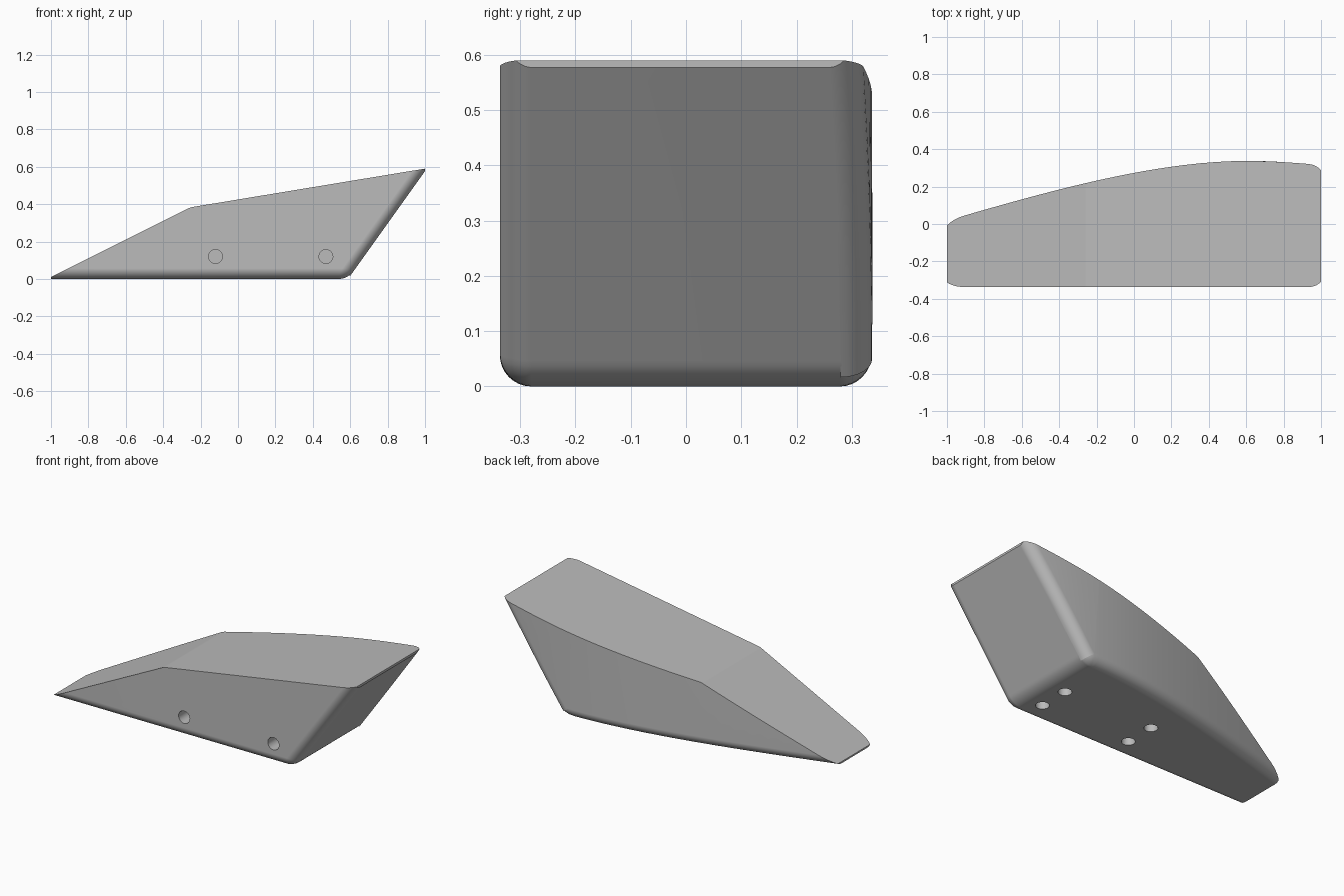
import bpy, bmesh, math
from mathutils import Vector
from mathutils.geometry import interpolate_bezier

if "Cube" in bpy.data.objects:
    bpy.data.objects.remove(bpy.data.objects["Cube"])

FRONT, FILLET = -0.337, 0.057
grey = bpy.data.materials.new("plain grey")
grey.diffuse_color = (0.5, 0.5, 0.5, 1)
grey.use_nodes = True
grey.node_tree.nodes["Principled BSDF"].inputs["Base Color"].default_value = grey.diffuse_color


def cut(bm, point, normal):
    """Slice off everything beyond a plane and cap the opening."""
    geom = bm.verts[:] + bm.edges[:] + bm.faces[:]
    res = bmesh.ops.bisect_plane(bm, geom=geom, dist=1e-6, plane_co=point,
                                 plane_no=normal, clear_outer=True)
    rim = [e for e in res["geom_cut"] if isinstance(e, bmesh.types.BMEdge)]
    bmesh.ops.contextual_create(bm, geom=rim)
    bmesh.ops.recalc_face_normals(bm, faces=bm.faces)


# Plan outline: straight front, bowed back
rear = interpolate_bezier(Vector((-1, 0.018)), Vector((-0.5, 0.163)),
                          Vector((0.1, 0.337)), Vector((0.6, 0.337)), 20)
rear += interpolate_bezier(Vector((0.6, 0.337)), Vector((0.77, 0.337)),
                           Vector((0.93, 0.322)), Vector((1.1, 0.306)), 8)[1:]
outline = [(-1, FRONT), (1.1, FRONT)] + [(p.x, p.y) for p in reversed(rear)]

bm = bmesh.new()
base = bm.faces.new([bm.verts.new((x, y, 0)) for x, y in outline])
top = bmesh.ops.extrude_face_region(bm, geom=[base])["geom"]
bmesh.ops.translate(bm, vec=(0, 0, 0.7),
                    verts=[v for v in top if isinstance(v, bmesh.types.BMVert)])
bmesh.ops.recalc_face_normals(bm, faces=bm.faces)

# Overhanging end face
slant = Vector((0.577, 0, -0.412)).normalized()
foot = Vector((0.588, 0, 0))
cut(bm, foot, slant)

# Fillets around the bottom and up the overhanging end
def on_slant(v):
    return abs((v.co - foot).dot(slant)) < 1e-4

round_edges = []
for e in bm.edges:
    a, b = e.verts
    low = max(a.co.z, b.co.z) < 1e-5
    high = min(a.co.z, b.co.z) > 0.69
    left = max(a.co.x, b.co.x) < -0.999
    if not left and not high and (low or (on_slant(a) and on_slant(b))):
        round_edges.append(e)
bmesh.ops.bevel(bm, geom=round_edges, offset=FILLET, offset_type='OFFSET',
                segments=8, profile=0.5, affect='EDGES', clamp_overlap=False)

# Two sloping top faces and the narrow upright tip
cut(bm, Vector((1, 0, 0.59)), Vector((-0.165, 0, 1)).normalized())
cut(bm, Vector((-1, 0, 0.01)), Vector((-0.5, 0, 1)).normalized())
cut(bm, Vector((1, 0, 0)), Vector((1, 0, 0)))

# Softened ridge between the top faces
ridge = [e for e in bm.edges if len(e.link_faces) == 2
         and all(f.normal.z > 0.8 for f in e.link_faces)
         and abs(e.verts[0].co.y - e.verts[1].co.y) > 0.3]
bmesh.ops.bevel(bm, geom=ridge, offset=0.035, segments=4, profile=0.5,
                affect='EDGES', clamp_overlap=True)
bmesh.ops.recalc_face_normals(bm, faces=bm.faces)

mesh = bpy.data.meshes.new("wedge_body")
bm.to_mesh(mesh)
bm.free()
body = bpy.data.objects.new("wedge_body", mesh)
bpy.context.collection.objects.link(body)
mesh.materials.append(grey)


# Blind holes in the front and the underside
def drill(location, rotation=(0, 0, 0)):
    bpy.ops.mesh.primitive_cylinder_add(vertices=32, radius=0.037, depth=0.2,
                                        location=location, rotation=rotation)
    tool = bpy.context.object
    tool.name = "hole_cutter"
    tool.data.materials.append(grey)
    mod = body.modifiers.new("hole", 'BOOLEAN')
    mod.object, mod.operation, mod.solver = tool, 'DIFFERENCE', 'EXACT'
    bpy.context.view_layer.objects.active = body
    bpy.ops.object.modifier_apply(modifier=mod.name)
    bpy.data.objects.remove(tool)


for x in (-0.12, 0.47):
    drill((x, FRONT, 0.12), (math.pi / 2, 0, 0))
    for y in (-0.19, -0.005):
        drill((x, y, 0))

bpy.ops.object.select_all(action='DESELECT')
body.select_set(True)
bpy.context.view_layer.objects.active = body
bpy.ops.object.shade_smooth_by_angle(angle=math.radians(20))
weighted = body.modifiers.new("weighted_normals", 'WEIGHTED_NORMAL')
weighted.keep_sharp = True
